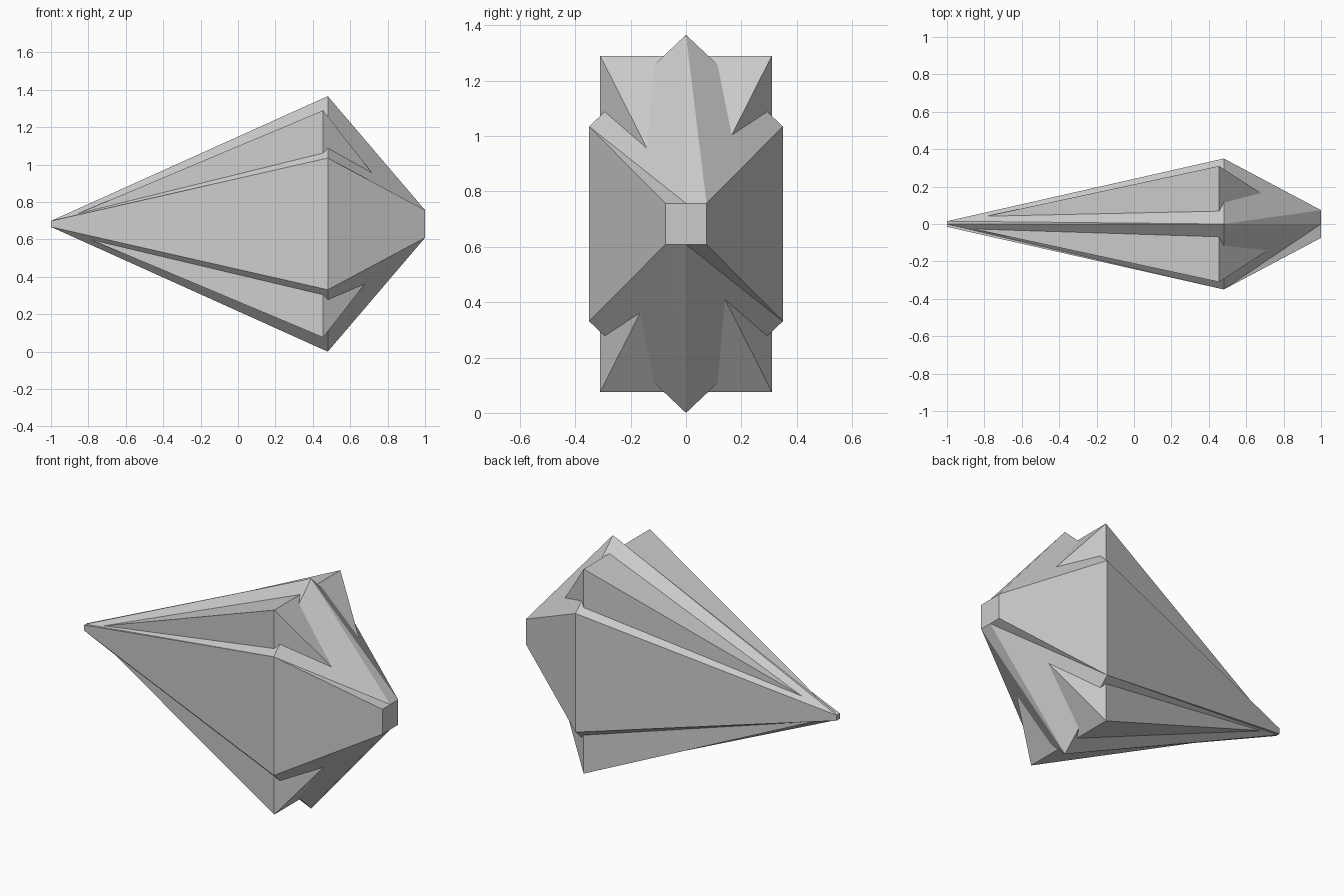
import bpy, bmesh

if "Cube" in bpy.data.objects:
    bpy.data.objects.remove(bpy.data.objects["Cube"])

CZ = 0.683  # height of the long axis


def spindle(name, rings):
    """Flat-faced loft along x: each ring is (x, [(y, z offset), ...]); ends are capped."""
    bm = bmesh.new()
    loops = [[bm.verts.new((x, y, CZ + z)) for y, z in pts] for x, pts in rings]
    mid = loops[1]
    n = len(mid)
    for end in (loops[0], loops[2]):
        for i in range(n):
            j = (i + 1) % n
            # diagonals all run the same way round the axis
            bm.faces.new((mid[i], mid[j], end[i]))
            bm.faces.new((mid[j], end[j], end[i]))
        bm.faces.new(end)
    bmesh.ops.recalc_face_normals(bm, faces=bm.faces)
    mesh = bpy.data.meshes.new(name)
    bm.to_mesh(mesh)
    bm.free()
    obj = bpy.data.objects.new(name, mesh)
    bpy.context.collection.objects.link(obj)
    return obj


def hexagon(w, side, top):
    return [(0, top), (-w, side), (-w, -side), (0, -top), (w, -side), (w, side)]


def rectangle(w, h):
    return [(w, h), (-w, h), (-w, -h), (w, -h)]


# Main six-sided crystal, narrowing to small square ends
spindle("crystal_core", [
    (-1.0, hexagon(0.015, 0.016, 0.016)),
    (0.48, hexagon(0.35, 0.352, 0.683)),
    (1.0, hexagon(0.074, 0.074, 0.074)),
])

# Four-sided crystal whose corners break through the sloping faces
spindle("crystal_corners", [
    (-0.96, rectangle(0.005, 0.012)),
    (0.455, rectangle(0.31, 0.607)),
    (0.92, rectangle(0.009, 0.012)),
])
